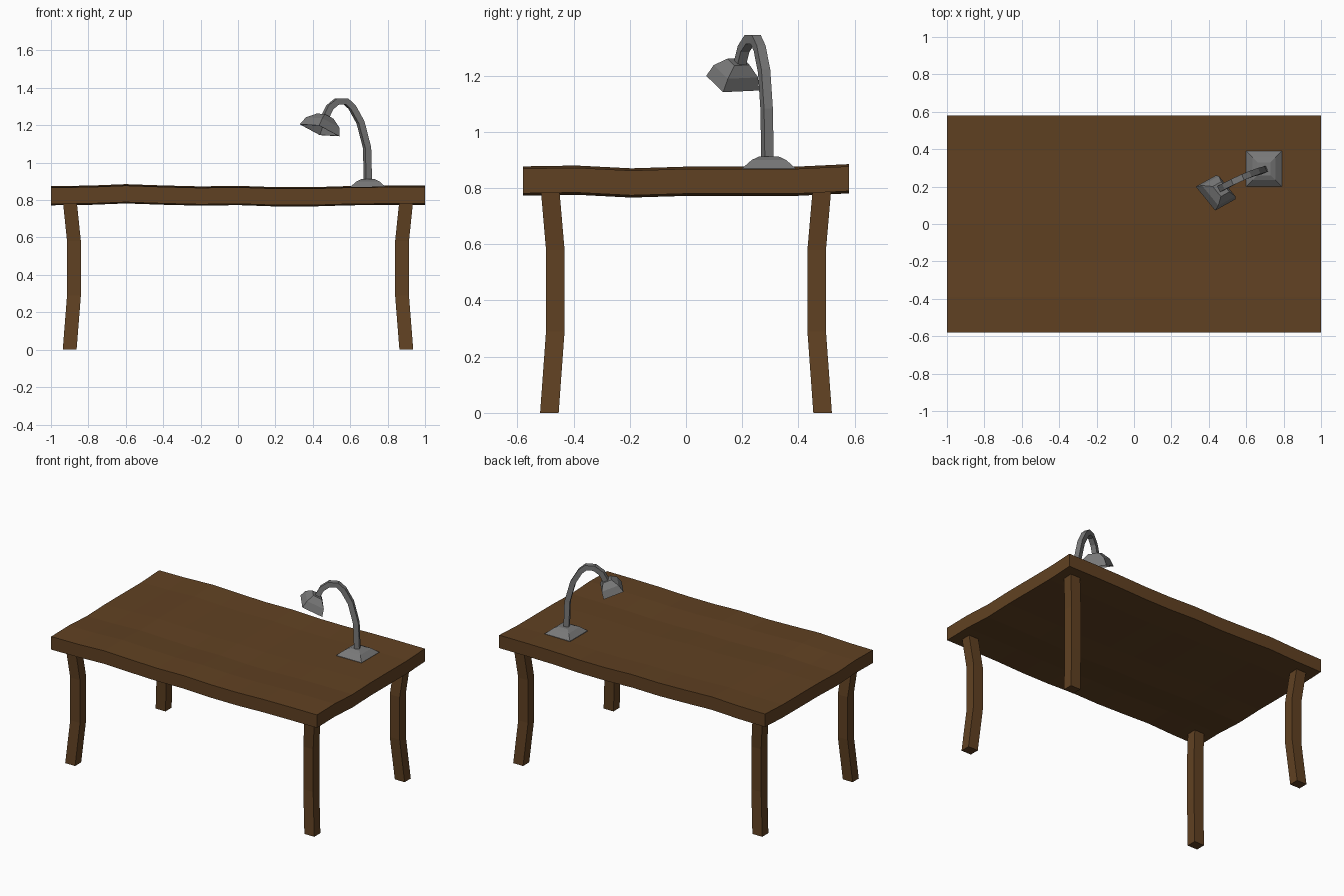
import bpy, bmesh
from mathutils import Vector

if "Cube" in bpy.data.objects:
    bpy.data.objects.remove(bpy.data.objects["Cube"])


def material(name, rgb):
    m = bpy.data.materials.new(name)
    m.diffuse_color = (*rgb, 1)
    m.use_nodes = True
    m.node_tree.nodes["Principled BSDF"].inputs["Base Color"].default_value = m.diffuse_color
    return m


WOOD = material("brown wood", (0.118, 0.053, 0.016))
METAL = material("grey metal", (0.19, 0.19, 0.19))


def finish(bm, name, mat):
    bmesh.ops.recalc_face_normals(bm, faces=bm.faces)
    me = bpy.data.meshes.new(name)
    bm.to_mesh(me)
    bm.free()
    me.materials.append(mat)
    ob = bpy.data.objects.new(name, me)
    bpy.context.collection.objects.link(ob)
    return ob


def loft(name, rings, mat):
    """Skin four-sided rings and cap both ends."""
    bm = bmesh.new()
    vs = [[bm.verts.new(p) for p in r] for r in rings]
    for a, b in zip(vs, vs[1:]):
        for i in range(4):
            j = (i + 1) % 4
            bm.faces.new((a[i], a[j], b[j], b[i]))
    bm.faces.new(vs[0])
    bm.faces.new(vs[-1])
    return finish(bm, name, mat)


def square(c, u, v):
    c, u, v = Vector(c), Vector(u), Vector(v)
    return [c - u - v, c + u - v, c + u + v, c - u + v]


# Table top: a slab with gently wavy surface
xs = [-1, -.8, -.6, -.4, -.2, 0, .2, .4, .6, .8, 1]
fx = [.867, .869, .877, .870, .865, .868, .861, .861, .867, .869, .869]
ys = [-.58, -.39, -.195, 0, .195, .39, .58]
gy = [0, .003, -.007, -.001, -.001, -.001, .008]
bm = bmesh.new()
grid = [[bm.verts.new((x, y, f + g)) for y, g in zip(ys, gy)] for x, f in zip(xs, fx)]
for i in range(len(xs) - 1):
    for j in range(len(ys) - 1):
        bm.faces.new((grid[i][j], grid[i + 1][j], grid[i + 1][j + 1], grid[i][j + 1]))
ext = bmesh.ops.extrude_face_region(bm, geom=bm.faces[:], use_keep_orig=True)
low = [e for e in ext["geom"] if isinstance(e, bmesh.types.BMVert)]
bmesh.ops.translate(bm, verts=low, vec=(0, 0, -.088))
finish(bm, "table_top", WOOD)

# Legs: bowed inward through the middle
for sx, side in ((-1, "left"), (1, "right")):
    for sy, end in ((-1, "front"), (1, "back")):
        rings = [square((sx * x, sy * y, z), (.037, 0, 0), (0, .033, 0))
                 for x, y, z in ((.9, .486, 0), (.877, .465, .29),
                                 (.877, .465, .58), (.9, .484, .80))]
        loft(f"{end}_{side}_leg", rings, WOOD)

# Lamp base: domed square foot
loft("lamp_base", [square((.695, .295, z), (h, 0, 0), (0, h, 0))
                   for z, h in ((.86, .095), (.87, .095), (.9, .061), (.912, .035))], METAL)

# Lamp neck: square bar swept along a curved path
path = [Vector(p) for p in ((.695, .29, .89), (.69, .287, 1.08), (.655, .278, 1.215),
                            (.61, .262, 1.297), (.577, .248, 1.328), (.53, .226, 1.328),
                            (.49, .205, 1.295), (.462, .19, 1.235))]
side = Vector((.1, -.24, 0)).normalized()
rings = []
for i, p in enumerate(path):
    t = (path[min(i + 1, 7)] - path[max(i - 1, 0)]).normalized()
    rings.append(square(p, side * .017, t.cross(side).normalized() * .017))
loft("lamp_neck", rings, METAL)

# Lamp shade: tilted hollow square dome
centre = Vector((.436, .166, 1.173))
u, v = Vector((.052, -.064, -.003)), Vector((.054, .03, -.029))
n = u.cross(v).normalized()
profile = ((.3, .066), (.76, .038), (.95, 0), (1, 0), (.84, .047), (.42, .084))
loft("lamp_shade", [square(centre + n * h, u * s, v * s) for s, h in profile], METAL)
